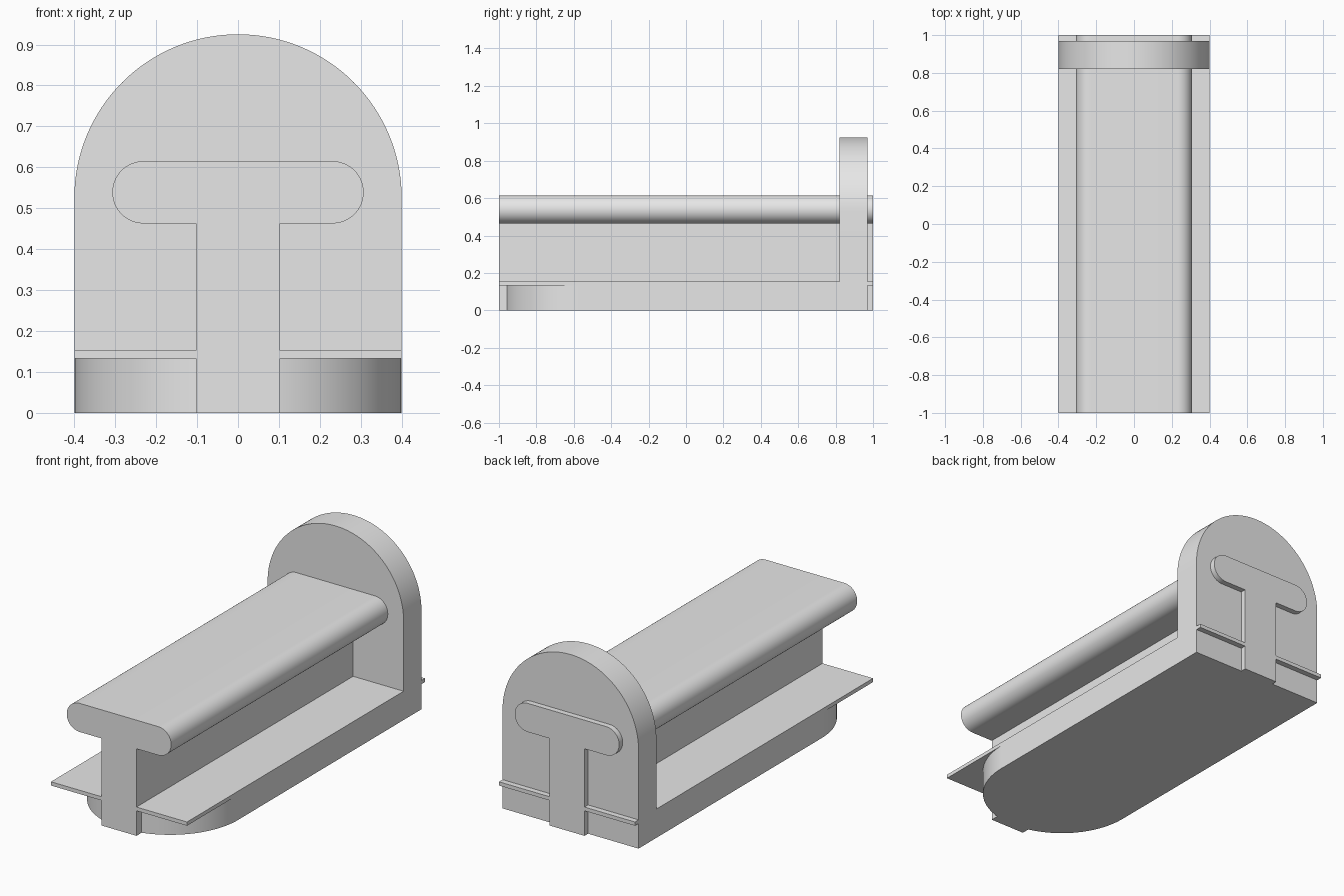
import bpy, bmesh, math
from mathutils import Vector

if "Cube" in bpy.data.objects:
    bpy.data.objects.remove(bpy.data.objects["Cube"])

grey = bpy.data.materials.new("plain_grey")
grey.diffuse_color = (0.8, 0.8, 0.8, 1)
grey.use_nodes = True
grey.node_tree.nodes["Principled BSDF"].inputs["Base Color"].default_value = grey.diffuse_color


def arc(cx, cy, r, start, end, steps):
    """Points along an arc, angles in degrees."""
    angles = [math.radians(start + (end - start) * i / steps) for i in range(steps + 1)]
    return [(cx + r * math.cos(a), cy + r * math.sin(a)) for a in angles]


def extrude(name, points, offset):
    """Solid made by sweeping a closed 3D outline along an offset."""
    bm = bmesh.new()
    face = bm.faces.new([bm.verts.new(p) for p in points])
    result = bmesh.ops.extrude_face_region(bm, geom=[face], use_keep_orig=True)
    verts = [g for g in result["geom"] if isinstance(g, bmesh.types.BMVert)]
    bmesh.ops.translate(bm, verts=verts, vec=Vector(offset))
    bmesh.ops.recalc_face_normals(bm, faces=bm.faces[:])
    mesh = bpy.data.meshes.new(name)
    bm.to_mesh(mesh)
    bm.free()
    mesh.materials.append(grey)
    obj = bpy.data.objects.new(name, mesh)
    bpy.context.collection.objects.link(obj)
    return obj


W = 0.4                    # half width of base, flange and end plate
WEB = 0.103                # half width of the web
FL0, FL1 = 0.133, 0.153    # flange bottom and top
HEAD_R, HEAD_Z, HEAD_X = 0.076, 0.539, 0.231

# Rail: web, thin flange and rounded head in one profile
right = [(WEB, 0), (WEB, FL0), (W, FL0), (W, FL1), (WEB, FL1), (WEB, HEAD_Z - HEAD_R)]
right += arc(HEAD_X, HEAD_Z, HEAD_R, -90, 90, 32)
profile = right + [(-x, z) for x, z in reversed(right)]
rail = extrude("rail", [(x, -1, z) for x, z in profile], (0, 2, 0))

# Base with a half-round nose at the front
outline = [(W, 0.97), (-W, 0.97)] + arc(0, -0.57, W, 180, 360, 64)
base = extrude("base", [(x, y, 0) for x, y in outline], (0, 0, FL0))

# Arched plate at the back end
arch = [(-W, 0), (W, 0)] + arc(0, 0.525, W, 0, 180, 64)
end_plate = extrude("end_plate", [(x, 0.82, z) for x, z in arch], (0, 0.15, 0))

# Merge the parts into one solid
bpy.context.view_layer.objects.active = rail
for part in (base, end_plate):
    mod = rail.modifiers.new("join", "BOOLEAN")
    mod.operation = "UNION"
    mod.solver = "EXACT"
    mod.object = part
    bpy.ops.object.modifier_apply(modifier=mod.name)
    bpy.data.objects.remove(part)
rail.name = "rail_with_base_and_end_plate"

# Smooth the rounded faces, keep the corners sharp
rail.select_set(True)
bpy.ops.object.shade_smooth_by_angle(angle=math.radians(30))
